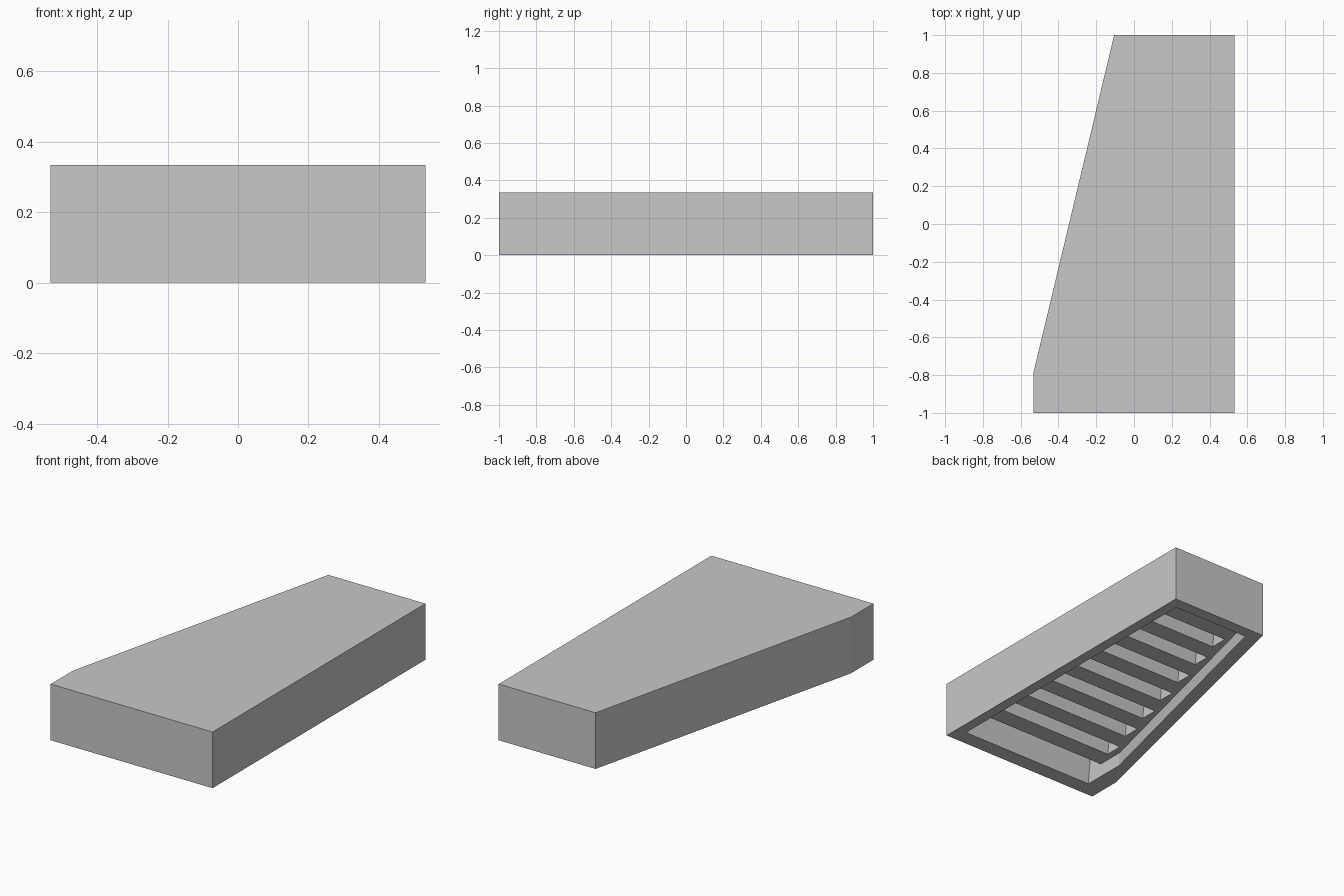
import bpy
import bmesh

if "Cube" in bpy.data.objects:
    bpy.data.objects.remove(bpy.data.objects["Cube"], do_unlink=True)

HEIGHT = 0.334
RECESS = 0.08        # level of the ribbed underside
CEILING = 0.27       # top of the slots
SLOT_WIDTH = 0.11
PITCH = 0.217
FIRST_SLOT = -0.907  # front edge of the foremost slot
LEAN = 0.03          # how far the front face of a slot leans back
INNER_LEFT = 0.47
INNER_RIGHT = -0.425

grey = bpy.data.materials.new("grey")
grey.use_nodes = True
grey.diffuse_color = (0.58, 0.58, 0.58, 1)
grey.node_tree.nodes["Principled BSDF"].inputs["Base Color"].default_value = grey.diffuse_color


def add_prism(bm, outline, low, high, lean=0.0):
    """Extrude a flat outline upwards, leaning its front edge back."""
    base = bm.faces.new([bm.verts.new((x, y, low)) for x, y in outline])
    raised = bmesh.ops.extrude_face_region(bm, geom=[base])["geom"]
    verts = [v for v in raised if isinstance(v, bmesh.types.BMVert)]
    front = min(v.co.y for v in verts)
    for v in verts:
        v.co.z = high
        if v.co.y < front + 0.001:
            v.co.y += lean


def make_object(name, prisms):
    bm = bmesh.new()
    for prism in prisms:
        add_prism(bm, *prism)
    bmesh.ops.recalc_face_normals(bm, faces=bm.faces[:])
    mesh = bpy.data.meshes.new(name)
    bm.to_mesh(mesh)
    bm.free()
    mesh.materials.append(grey)
    obj = bpy.data.objects.new(name, mesh)
    bpy.context.collection.objects.link(obj)
    return obj


def slant(y):
    """Inner face of the slanted wall."""
    return -0.036 - 0.249 * (0.926 - y)


def rectangle(right, left, front, back):
    return [(right, front), (left, front), (left, back), (right, back)]


# Outer wedge block
body = make_object("wedge_body", [(
    [(-0.533, -1), (0.533, -1), (0.533, 1), (-0.105, 1), (-0.533, -0.79)], 0, HEIGHT)])

# Shallow recess inside the bottom rim
bend = 0.926 - (-0.036 - INNER_RIGHT) / 0.249
recess = make_object("recess_cutter", [(
    [(INNER_RIGHT, -0.87), (INNER_LEFT, -0.87), (INNER_LEFT, 0.928),
     (slant(0.928), 0.928), (INNER_RIGHT, bend)], -0.1, RECESS)])

# Front trough spans the full width and is open down to the rim
trough = make_object("trough_cutter", [(
    rectangle(INNER_RIGHT, INNER_LEFT, FIRST_SLOT, FIRST_SLOT + SLOT_WIDTH),
    -0.02, CEILING, LEAN)])

# Square-ended slots stepping along the slanted wall
slots = []
for i in range(1, 8):
    front = FIRST_SLOT + i * PITCH
    back = front + SLOT_WIDTH
    slots.append((rectangle(slant(back) + 0.028, INNER_LEFT - 0.005, front, back),
                  0.05, CEILING, LEAN))
slot_cutter = make_object("slot_cutter", slots)

# Cut the underside and bake the result
cutters = (recess, trough, slot_cutter)
for cutter in cutters:
    cutter.hide_render = True
    mod = body.modifiers.new(cutter.name, 'BOOLEAN')
    mod.operation = 'DIFFERENCE'
    mod.solver = 'EXACT'
    mod.object = cutter
bpy.context.view_layer.update()
graph = bpy.context.evaluated_depsgraph_get()
baked = bpy.data.meshes.new_from_object(body.evaluated_get(graph))
body.modifiers.clear()
body.data = baked
for cutter in cutters:
    bpy.data.objects.remove(cutter, do_unlink=True)
